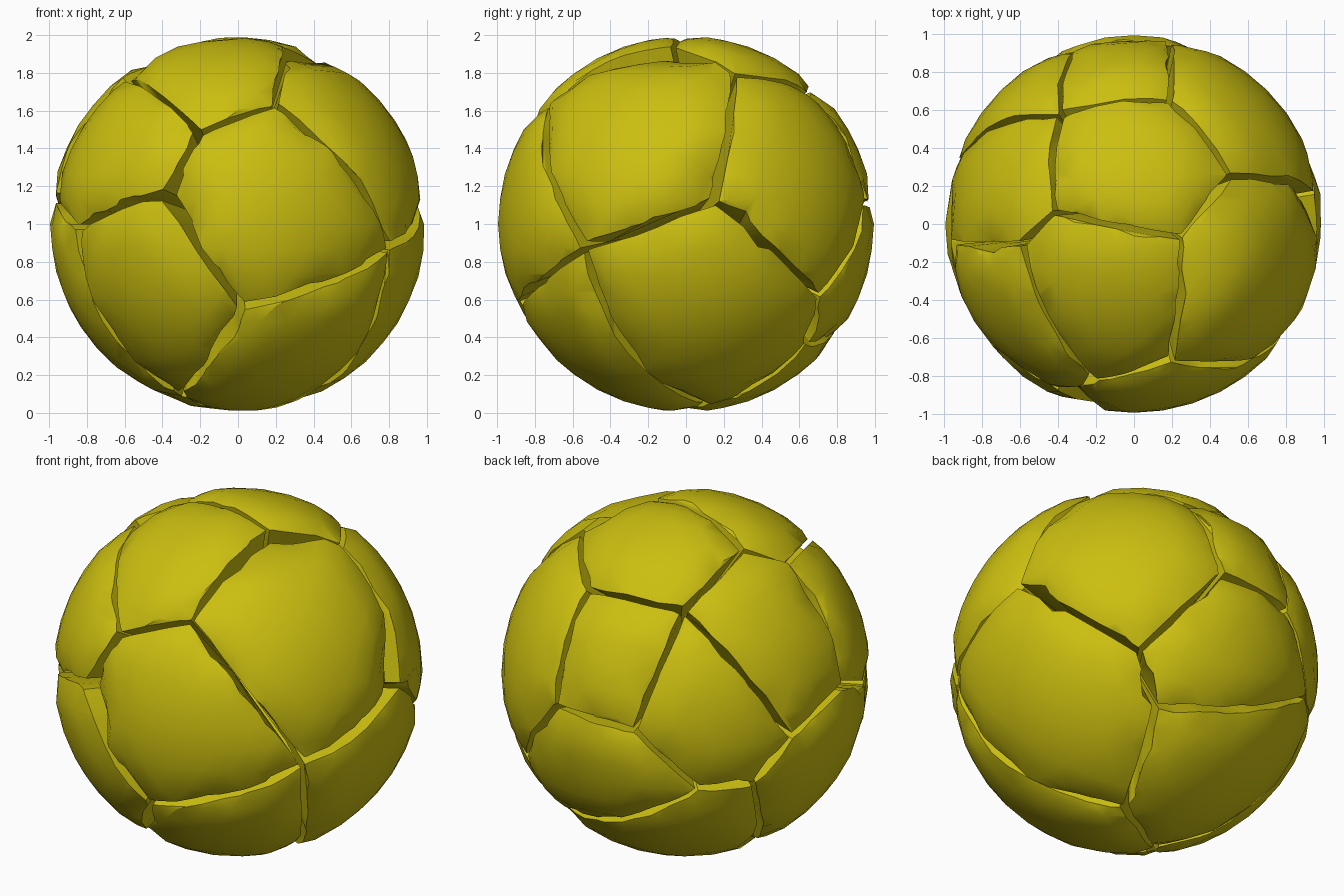
import bpy, bmesh, math
from mathutils import Vector, noise

if "Cube" in bpy.data.objects:
    bpy.data.objects.remove(bpy.data.objects["Cube"])

# Cell centres of the cracked ball, relative to the ball centre
SEEDS = {
    "front_upper_left_chunk": (-.68, -.50, .53),
    "front_top_chunk": (-.25, -.40, .88),
    "front_middle_chunk": (.20, -.97, .08),
    "front_lower_left_chunk": (-.52, -.75, -.40),
    "front_bottom_chunk": (.35, -.55, -.76),
    "right_upper_chunk": (.68, -.36, .62),
    "right_back_chunk": (.53, .76, .36),
    "right_lower_chunk": (.82, .05, -.64),
    "top_chunk": (-.10, .42, 1.01),
    "left_upper_chunk": (-.75, .30, .58),
    "back_upper_chunk": (-.15, .88, .43),
    "back_left_chip": (-.57, .74, .29),
    "back_strip_chunk": (-.12, .99, -.24),
    "back_bottom_chunk": (-.34, .58, -.70),
    "left_lower_chunk": (-.88, -.10, -.46),
}

# Broken-off facets: (direction, distance from centre)
FACETS = {
    "front_middle_chunk": [((-.59, -.81, .02), .885)],
    "right_upper_chunk": [((.22, -.10, .97), .92), ((.95, .25, .12), .925)],
}
HALF_GAP = .011

mat = bpy.data.materials.new("yellow_stone")
mat.diffuse_color = (.60, .52, .005, 1)
mat.use_nodes = True
mat.node_tree.nodes["Principled BSDF"].inputs["Base Color"].default_value = mat.diffuse_color


def cut(bm, co, no):
    """Slice away everything on the normal's side and cap the opening."""
    geom = bm.verts[:] + bm.edges[:] + bm.faces[:]
    res = bmesh.ops.bisect_plane(bm, geom=geom, dist=1e-5, plane_co=co,
                                 plane_no=no, clear_outer=True)
    edges = [e for e in res["geom_cut"]
             if isinstance(e, bmesh.types.BMEdge) and e.is_boundary]
    if edges:
        bmesh.ops.holes_fill(bm, edges=edges, sides=0)


def make_chunk(name, seed):
    a = Vector(seed)
    bm = bmesh.new()
    bmesh.ops.create_icosphere(bm, subdivisions=4, radius=.995)
    # cracks halfway to every neighbour
    planes = []
    for other, s in SEEDS.items():
        if other != name:
            n = (Vector(s) - a).normalized()
            co = (Vector(s) + a) / 2
            # weighting by distance keeps both neighbours on one shared plane
            co -= n * HALF_GAP
            planes.append((co, n))
            cut(bm, co, n)
    bmesh.ops.remove_doubles(bm, verts=bm.verts[:], dist=.012)
    # broken-off facets
    for d, dist in FACETS.get(name, []):
        n = Vector(d).normalized()
        for v in bm.verts:
            if v.co.dot(n) > dist:
                v.co *= dist / v.co.dot(n)
    # worn, irregular rims
    centre = a.normalized()
    for v in bm.verts:
        if v.co.length < .86:
            continue
        margin = min((co - v.co).dot(n) for co, n in planes)
        fall = max(0.0, 1 - max(margin, 0) / .08)
        if fall > 0:
            k = noise.noise(v.co * 5 + a * 7)
            chip = max(0.0, noise.noise(v.co * 7 + a * 3))
            r = v.co.length
            p = v.co + (centre - v.co) * fall * (.008 + .11 * chip)
            v.co = p.normalized() * r * (1 - fall * (.024 + .03 * k))
    bmesh.ops.triangulate(bm, faces=[f for f in bm.faces if len(f.verts) > 4])
    bmesh.ops.recalc_face_normals(bm, faces=bm.faces[:])
    me = bpy.data.meshes.new(name)
    bm.to_mesh(me)
    bm.free()
    me.materials.append(mat)
    me.shade_smooth()
    me.set_sharp_from_angle(angle=math.radians(35))
    ob = bpy.data.objects.new(name, me)
    ob.location = (0, 0, 1)
    bpy.context.collection.objects.link(ob)


for part, pos in SEEDS.items():
    make_chunk(part, pos)
